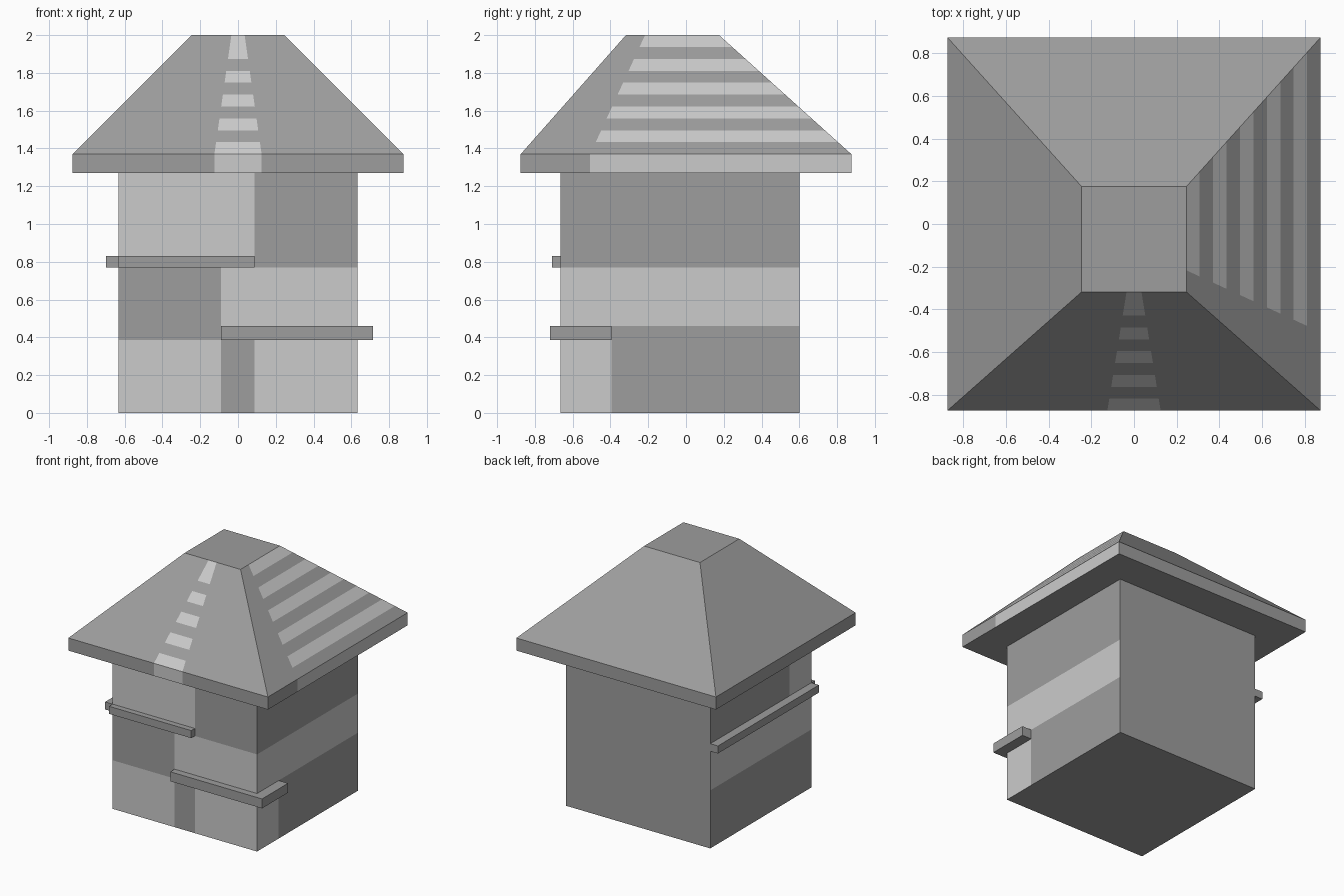
import bpy, bmesh
from mathutils import Vector

if "Cube" in bpy.data.objects:
    bpy.data.objects.remove(bpy.data.objects["Cube"])


def material(name, v):
    m = bpy.data.materials.new(name)
    m.diffuse_color = (v, v, v, 1)
    m.use_nodes = True
    m.node_tree.nodes["Principled BSDF"].inputs["Base Color"].default_value = m.diffuse_color
    return m


MATS = [material("dark_grey", 0.34), material("light_grey", 0.8)]


def finish(name, bm, is_light=None):
    """Paint light patches by face centre and normal, then make the object."""
    bmesh.ops.recalc_face_normals(bm, faces=bm.faces)
    bm.normal_update()
    for f in bm.faces:
        f.material_index = int(bool(is_light and is_light(f.calc_center_median(), f.normal)))
    me = bpy.data.meshes.new(name)
    bm.to_mesh(me)
    bm.free()
    for m in MATS:
        me.materials.append(m)
    ob = bpy.data.objects.new(name, me)
    bpy.context.collection.objects.link(ob)
    return ob


def add_rings(bm, rings):
    """Closed solid from stacked rectangles (x0, x1, y0, y1, z)."""
    loops = [[bm.verts.new(p) for p in ((x0, y0, z), (x1, y0, z), (x1, y1, z), (x0, y1, z))]
             for x0, x1, y0, y1, z in rings]
    for a, b in zip(loops, loops[1:]):
        for i in range(4):
            j = (i + 1) % 4
            bm.faces.new((a[i], a[j], b[j], b[i]))
    bm.faces.new(loops[0][::-1])
    bm.faces.new(loops[-1])


def cut(bm, co, no, pick=lambda f: True):
    faces = [f for f in bm.faces if pick(f)]
    edges = {e for f in faces for e in f.edges}
    verts = {v for f in faces for v in f.verts}
    bmesh.ops.bisect_plane(bm, geom=list(verts) + list(edges) + faces, dist=1e-4,
                           plane_co=co, plane_no=Vector(no).normalized())


# Body: box split along the patch borders
L, R, SIDE = -0.09, 0.087, -0.395
Z1, Z2, Z3 = 0.385, 0.46, 0.77
bm = bmesh.new()
add_rings(bm, [(-0.633, 0.633, -0.665, 0.6, 0), (-0.633, 0.633, -0.665, 0.6, 1.27)])
for x in (L, R):
    cut(bm, (x, 0, 0), (1, 0, 0))
cut(bm, (0, SIDE, 0), (0, 1, 0))
for z in (Z1, Z2, Z3):
    cut(bm, (0, 0, z), (0, 0, 1))


def body_light(c, n):
    if n.y < -0.5:
        if c.z > Z3:
            return c.x < R
        return c.x > L if c.z > Z1 else not L < c.x < R
    if abs(n.x) > 0.5:
        if Z2 < c.z < Z3:
            return True
        return c.y < SIDE and (c.z < Z1 if n.x > 0 else c.z > Z3)
    return False


finish("body", bm, body_light)

# Ledges: a front strip and a side strip each
for name, z0, z1, strips in (
        ("left_ledge", Z3, 0.83, [(-0.633, R, -0.71, -0.665), (-0.70, -0.633, -0.665, 0.6)]),
        ("right_ledge", Z1, Z2, [(L, 0.715, -0.72, -0.665), (0.633, 0.715, -0.665, SIDE)])):
    bm = bmesh.new()
    for s in strips:
        add_rings(bm, [(*s, z0), (*s, z1)])
    finish(name, bm)

# Roof: eave slab and truncated pyramid in one solid
E, EAVE, TOP = 0.875, 1.37, 2.0
bm = bmesh.new()
add_rings(bm, [(-E, E, -E, E, 1.27), (-E, E, -E, E, EAVE), (-0.245, 0.245, -0.318, 0.175, TOP)])


def face_at(axis, sign, slope):
    def pick(f):
        c = f.calc_center_median()
        d = f.normal[axis] * sign
        return d > 0.3 and (c.z > EAVE) == slope
    return pick


bmesh.ops.recalc_face_normals(bm, faces=bm.faces)
bm.normal_update()
H = TOP - EAVE
COL, RIGHT = 0.125, -0.507
for slope in (True, False):
    for s in (-1, 1):
        cut(bm, (s * COL, 0, EAVE), (H, 0, s * 0.09 if slope else 0), face_at(1, -1, slope))
        bm.normal_update()
    cut(bm, (0, RIGHT, EAVE), (0, H, -0.29 if slope else 0), face_at(0, 1, slope))
    bm.normal_update()

# Ten bands on the front and right slopes
for i in range(1, 10):
    for axis, sign in ((1, -1), (0, 1)):
        cut(bm, (0, 0, EAVE + H * i / 10), (0, 0, 1), face_at(axis, sign, True))
        bm.normal_update()


def roof_light(c, n):
    t = max(0, (c.z - EAVE) / H)
    band = int((1 - t) * 10)
    eave = c.z < EAVE
    if n.y < -0.3:
        return abs(c.x) < COL - 0.09 * t and (eave or band in (0, 1, 3, 5, 7, 9))
    if n.x > 0.3:
        return c.y > RIGHT + 0.29 * t and (eave or band % 2 == 0)
    return False


finish("roof", bm, roof_light)
